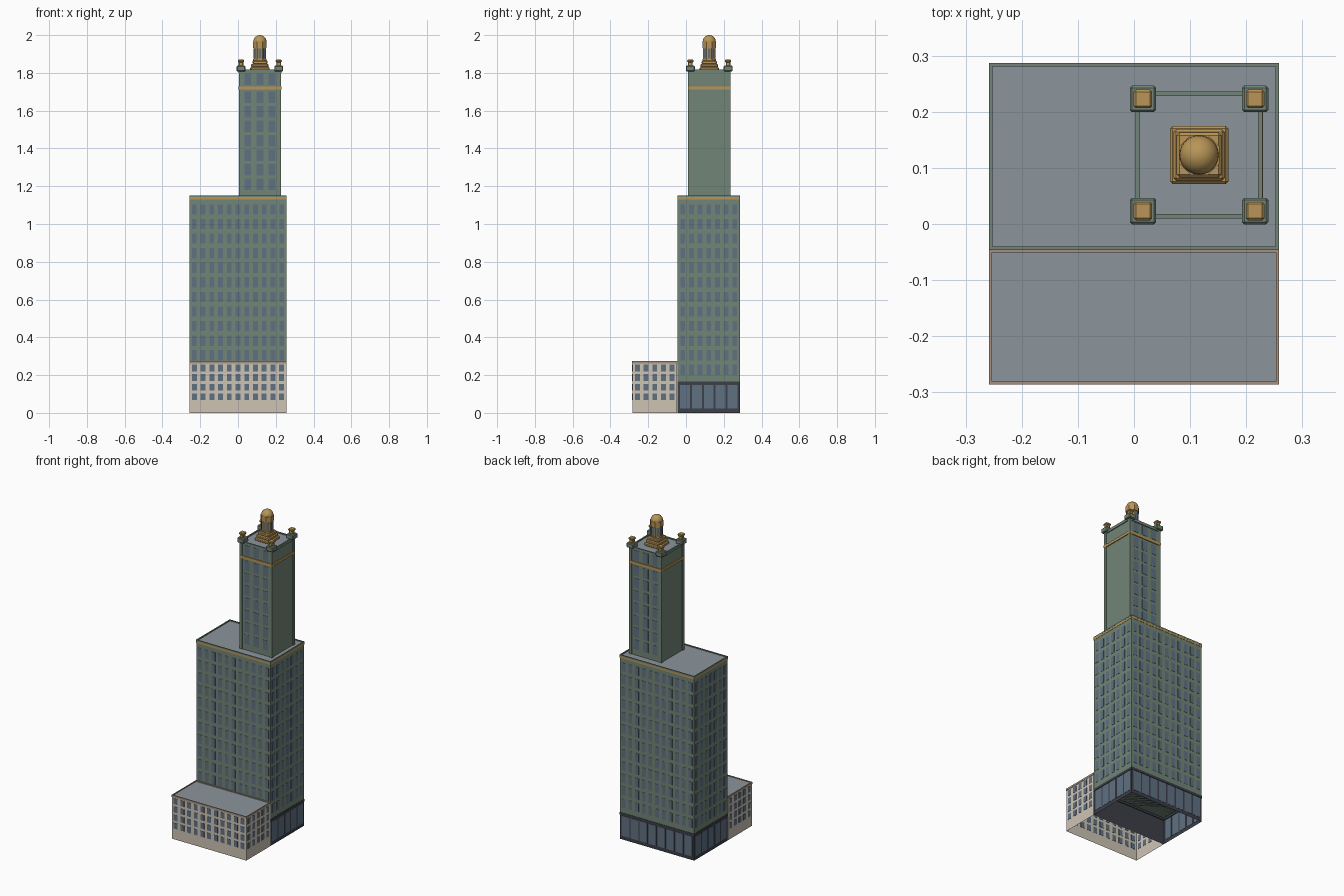
import bpy, bmesh, math
from mathutils import Matrix, Vector

if "Cube" in bpy.data.objects:
    bpy.data.objects.remove(bpy.data.objects["Cube"])


def material(name, rgb):
    m = bpy.data.materials.new(name)
    m.diffuse_color = (*rgb, 1)
    m.use_nodes = True
    m.node_tree.nodes["Principled BSDF"].inputs["Base Color"].default_value = m.diffuse_color
    return m


GREEN = material("green_stone", (0.17, 0.235, 0.185))
GLASS = material("window_glass", (0.115, 0.165, 0.225))
GOLD = material("gold", (0.48, 0.30, 0.095))
ROOF = material("roof_grey", (0.26, 0.30, 0.33))
BEIGE = material("beige_stone", (0.62, 0.55, 0.46))
BROWN = material("coping_brown", (0.38, 0.28, 0.21))
DARK = material("dark_stone", (0.045, 0.05, 0.065))


def finish(name, bm, mat):
    me = bpy.data.meshes.new(name)
    bm.to_mesh(me)
    bm.free()
    me.materials.append(mat)
    ob = bpy.data.objects.new(name, me)
    bpy.context.collection.objects.link(ob)
    return ob


def boxes(name, spans, mat, bevel=0, open_bottom=False):
    """One object from boxes given as (x0, x1, y0, y1, z0, z1)."""
    bm = bmesh.new()
    for x0, x1, y0, y1, z0, z1 in spans:
        mid = Vector((x0 + x1, y0 + y1, z0 + z1)) / 2
        size = Matrix.Diagonal((x1 - x0, y1 - y0, z1 - z0, 1))
        bmesh.ops.create_cube(bm, size=1, matrix=Matrix.Translation(mid) @ size)
    if open_bottom:
        bm.normal_update()
        low = [f for f in bm.faces if f.normal.z < -0.9]
        bmesh.ops.delete(bm, geom=low, context='FACES')
    ob = finish(name, bm, mat)
    if bevel:
        mod = ob.modifiers.new("bevel", 'BEVEL')
        mod.width, mod.segments = bevel, 1
    return ob


def block(cx, cy, w, z0, z1):
    return (cx - w / 2, cx + w / 2, cy - w / 2, cy + w / 2, z0, z1)


def ring(x0, x1, y0, y1, z0, z1, t):
    return [(x0, x1, y0, y0 + t, z0, z1), (x0, x1, y1 - t, y1, z0, z1),
            (x0, x0 + t, y0 + t, y1 - t, z0, z1), (x1 - t, x1, y0 + t, y1 - t, z0, z1)]


def panes(rect, side, cols, rows, w, h, margin=0.0, out=0.0015):
    """Grid of thin panes on one side of a rectangular wall."""
    x0, x1, y0, y1 = rect
    a, b = (x0, x1) if side in "front back" else (y0, y1)
    a, b = a + margin, b - margin
    res = []
    for i in range(cols):
        c = a + (b - a) * (i + 0.5) / cols
        for z in rows:
            u, v = c - w / 2, c + w / 2
            d = {"front": y0, "back": y1, "left": x0, "right": x1}[side]
            if side in "front back":
                res.append((u, v, d - out, d + out, z - h / 2, z + h / 2))
            else:
                res.append((d - out, d + out, u, v, z - h / 2, z + h / 2))
    return res


# Low annex in front
A = (-0.256, 0.256, -0.284, -0.047)
boxes("annex_walls", [(*A, 0, 0.264)], BEIGE, open_bottom=True)
boxes("annex_coping", ring(-0.258, 0.258, -0.286, -0.046, 0.262, 0.274, 0.005), BROWN)
boxes("annex_roof", [(-0.253, 0.253, -0.281, -0.051, 0.262, 0.269)], ROOF)
rows = [0.085 + 0.051 * i for i in range(4)]
spans = panes(A, "front", 11, rows, 0.026, 0.036, 0.002)
for s in ("left", "right"):
    spans += panes(A, s, 5, rows, 0.026, 0.036, 0.004)
boxes("annex_windows", spans, GLASS)

# Dark ground storeys with large shop windows
M = (-0.256, 0.256, -0.044, 0.285)
boxes("base_walls", [(*M, 0, 0.165)], DARK, open_bottom=True)
boxes("base_trim", ring(-0.258, 0.258, -0.045, 0.287, 0.152, 0.167, 0.006), DARK)
spans = panes(M, "back", 8, [0.085], 0.052, 0.125, 0.008)
for s in ("left", "right"):
    spans += panes(M, s, 5, [0.085], 0.052, 0.125, 0.008)
boxes("shop_windows", spans, GLASS)

# Main shaft
boxes("main_shaft", [(*M, 0.165, 1.14)], GREEN)
rows = [0.228 + 0.0772 * i for i in range(12)]
spans = panes(M, "front", 11, rows[1:], 0.025, 0.054, 0.002)
spans += panes(M, "back", 11, rows, 0.025, 0.054, 0.002)
for s in ("left", "right"):
    spans += panes(M, s, 7, rows, 0.025, 0.054, 0.004)
boxes("main_windows", spans, GLASS)
boxes("main_gold_band", ring(-0.2575, 0.2575, -0.0455, 0.2865, 1.13, 1.142, 0.006), GOLD)
boxes("main_parapet", ring(-0.258, 0.258, -0.046, 0.287, 1.142, 1.15, 0.006), GREEN)
boxes("main_roof", [(-0.253, 0.253, -0.041, 0.282, 1.138, 1.144)], ROOF)

# Slender upper tower: windows front and back, blank sides
CX, CY = 0.116, 0.123
T = (CX - 0.108, CX + 0.108, CY - 0.108, CY + 0.108)
boxes("upper_tower", [(*T, 1.14, 1.806)], GREEN)
corners = [(sx, sy) for sx in (-1, 1) for sy in (-1, 1)]
boxes("corner_piers", [block(CX + sx * 0.104, CY + sy * 0.104, 0.016, 1.14, 1.806)
                       for sx, sy in corners], GREEN)
rows = [1.21 + 0.0767 * i for i in range(7)] + [1.767]
spans = []
for s in ("front", "back"):
    spans += panes(T, s, 3, rows, 0.036, 0.06, 0.012)
boxes("upper_windows", spans, GLASS)
boxes("upper_gold_band", ring(CX - 0.1135, CX + 0.1135, CY - 0.1135, CY + 0.1135,
                              1.712, 1.728, 0.01), GOLD)
boxes("upper_parapet", ring(CX - 0.113, CX + 0.113, CY - 0.113, CY + 0.113,
                            1.80, 1.817, 0.008), GREEN)
boxes("upper_roof", [block(CX, CY, 0.214, 1.804, 1.811)], ROOF)

# Corner turrets
for name, w, z0, z1, mat in (("turret_block", 0.047, 1.808, 1.838, GREEN),
                             ("turret_neck", 0.025, 1.836, 1.86, GOLD),
                             ("turret_cap", 0.033, 1.856, 1.870, GOLD)):
    boxes(name, [block(CX + sx * 0.1, CY + sy * 0.1, w, z0, z1) for sx, sy in corners],
          mat, bevel=0.004)

# Lantern: stepped plinth, octagonal drum, dome
for i, (w, z0, z1) in enumerate(((0.104, 1.81, 1.83), (0.092, 1.828, 1.848),
                                 (0.08, 1.846, 1.866))):
    boxes(f"lantern_step_{i + 1}", [block(CX, CY, w, z0, z1)], GOLD, bevel=0.005)


def octagon(name, apothem, z0, z1, mat):
    bm = bmesh.new()
    r = apothem / math.cos(math.pi / 8)
    place = Matrix.Translation((CX, CY, (z0 + z1) / 2)) @ Matrix.Rotation(math.pi / 8, 4, 'Z')
    bmesh.ops.create_cone(bm, cap_ends=True, segments=8, radius1=r, radius2=r,
                          depth=z1 - z0, matrix=place)
    return finish(name, bm, mat)


octagon("lantern_foot", 0.036, 1.864, 1.874, GOLD)
octagon("lantern_drum", 0.032, 1.87, 1.965, GOLD)
octagon("lantern_cornice", 0.036, 1.933, 1.966, GOLD)
bm = bmesh.new()
for k in range(8):
    m = (Matrix.Translation((CX, CY, 1.903)) @ Matrix.Rotation(k * math.pi / 4, 4, 'Z')
         @ Matrix.Translation((0.032, 0, 0)) @ Matrix.Diagonal((0.003, 0.015, 0.054, 1)))
    bmesh.ops.create_cube(bm, size=1, matrix=m)
finish("lantern_windows", bm, GLASS)

bm = bmesh.new()
bmesh.ops.create_uvsphere(bm, u_segments=24, v_segments=12, radius=1,
                          matrix=Matrix.Translation((CX, CY, 1.965))
                          @ Matrix.Diagonal((0.035, 0.035, 0.035, 1)))
bmesh.ops.bisect_plane(bm, geom=bm.verts[:] + bm.edges[:] + bm.faces[:],
                       plane_co=(0, 0, 1.964), plane_no=(0, 0, 1), clear_inner=True)
for f in bm.faces:
    f.smooth = True
finish("lantern_dome", bm, GOLD)
